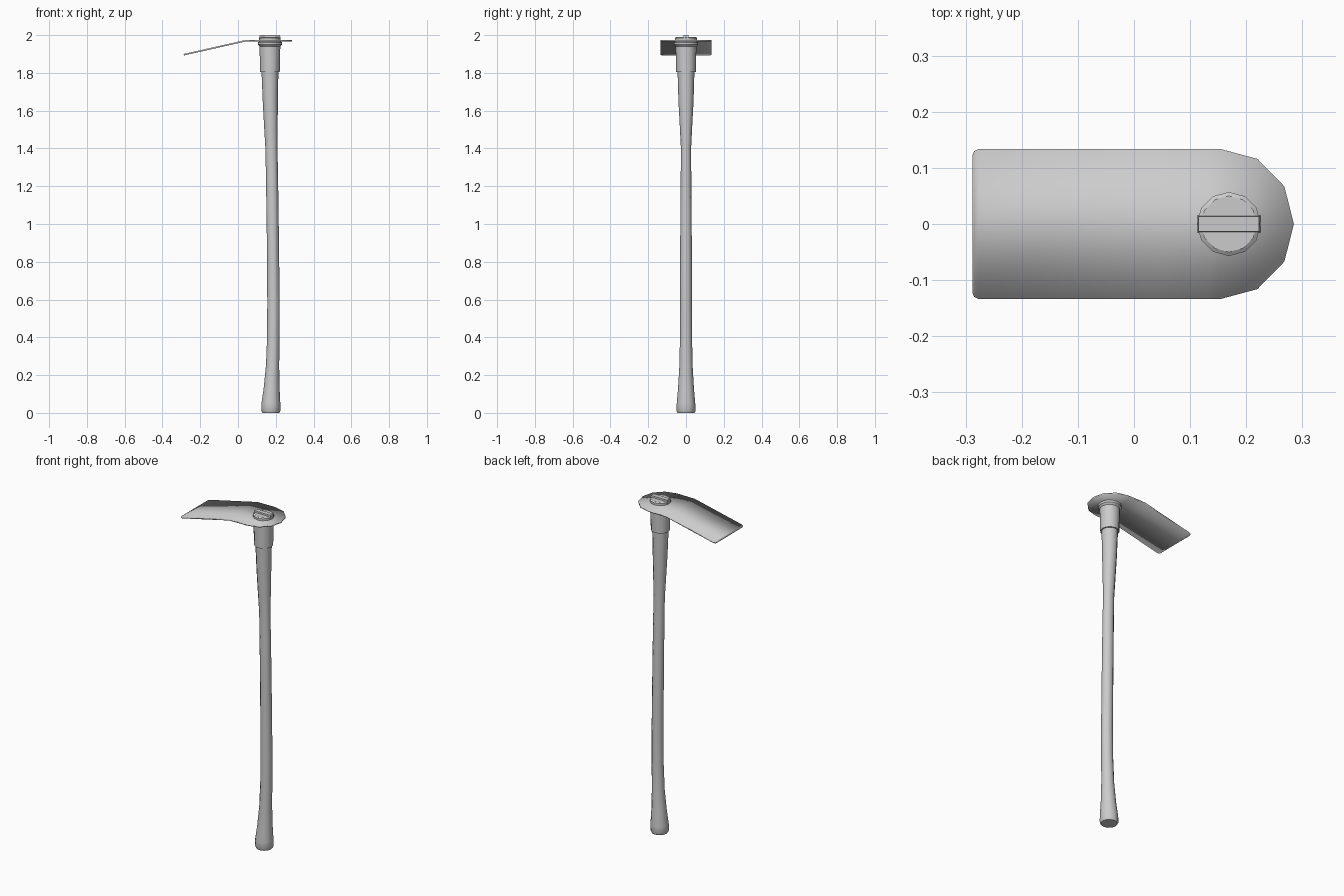
import bpy, bmesh, math

if "Cube" in bpy.data.objects:
    bpy.data.objects.remove(bpy.data.objects["Cube"])

def finish(name, bm, angle=35):
    bmesh.ops.recalc_face_normals(bm, faces=bm.faces)
    me = bpy.data.meshes.new(name)
    bm.to_mesh(me)
    bm.free()
    ob = bpy.data.objects.new(name, me)
    bpy.context.collection.objects.link(ob)
    bpy.ops.object.select_all(action='DESELECT')
    ob.select_set(True)
    bpy.context.view_layer.objects.active = ob
    bpy.ops.object.shade_smooth_by_angle(angle=math.radians(angle))
    return ob

def loft(name, rows, sides=12):
    """Stack of elliptical rings: z, centre x, x radius, y radius."""
    bm = bmesh.new()
    rings = []
    for z, cx, rx, ry in rows:
        rings.append([bm.verts.new((cx + rx * math.cos(i * math.tau / sides),
                                    ry * math.sin(i * math.tau / sides), z))
                      for i in range(sides)])
    for a, b in zip(rings, rings[1:]):
        for i in range(sides):
            j = (i + 1) % sides
            bm.faces.new((a[i], a[j], b[j], b[i]))
    bm.faces.new(rings[0])
    bm.faces.new(rings[-1])
    return finish(name, bm)

# Wooden handle with flared ends and a gentle bend
loft("handle", [
    (0.0, 0.174, 0.045, 0.045), (0.012, 0.174, 0.051, 0.051),
    (0.05, 0.174, 0.050, 0.049), (0.13, 0.178, 0.042, 0.042),
    (0.25, 0.183, 0.035, 0.035), (0.40, 0.187, 0.033, 0.032),
    (0.58, 0.188, 0.033, 0.031), (0.80, 0.186, 0.032, 0.031),
    (1.05, 0.183, 0.032, 0.030), (1.25, 0.180, 0.032, 0.028),
    (1.40, 0.177, 0.032, 0.027), (1.52, 0.174, 0.036, 0.033),
    (1.65, 0.171, 0.040, 0.040), (1.82, 0.169, 0.045, 0.045)])

# Metal socket with a flange under the blade and a domed cap above it
loft("socket", [
    (1.805, 0.169, 0.046, 0.046), (1.805, 0.169, 0.052, 0.052),
    (1.94, 0.169, 0.055, 0.055), (1.95, 0.169, 0.064, 0.064),
    (1.962, 0.169, 0.064, 0.064), (1.965, 0.169, 0.057, 0.057),
    (1.986, 0.169, 0.057, 0.057), (1.991, 0.169, 0.050, 0.050)])

# Wedge bar across the top of the cap
bm = bmesh.new()
bmesh.ops.create_cube(bm, size=1)
for v in bm.verts:
    k = 0.9 if v.co.z > 0 else 1
    v.co = (0.169 + v.co.x * 0.112 * (0.96 if v.co.z > 0 else 1),
            v.co.y * 0.030 * k, 1.99 + v.co.z * 0.02)
finish("wedge", bm)

# Thin bent blade: x, half width, z at each station
stations = [(-0.287, 0.122, 1.896), (-0.284, 0.130, 1.897),
            (-0.275, 0.134, 1.899), (0.035, 0.134, 1.969),
            (0.13, 0.134, 1.970), (0.153, 0.134, 1.970),
            (0.22, 0.116, 1.970), (0.268, 0.067, 1.970)]
bm = bmesh.new()
pairs = [(bm.verts.new((x, -w, z)), bm.verts.new((x, w, z)))
         for x, w, z in stations]
for (a, b), (c, d) in zip(pairs, pairs[1:]):
    bm.faces.new((a, c, d, b))
tip = bm.verts.new((0.285, 0, 1.970))
bm.faces.new((pairs[-1][0], tip, pairs[-1][1]))
blade = finish("blade", bm)
mod = blade.modifiers.new("thickness", 'SOLIDIFY')
mod.thickness = 0.008
mod.offset = 0
bpy.ops.object.modifier_move_to_index(modifier=mod.name, index=0)
